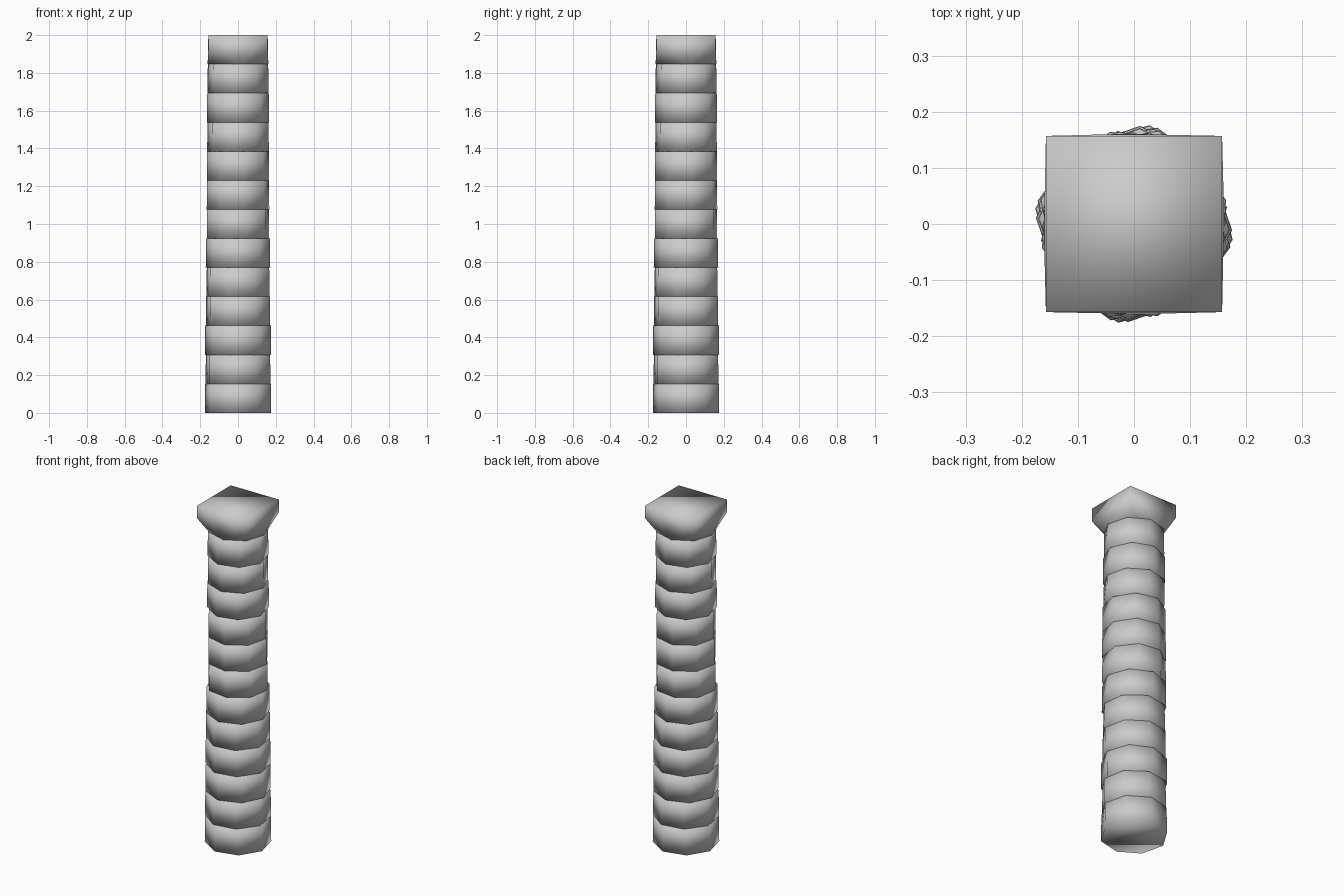
import bpy, bmesh, math, random

if "Cube" in bpy.data.objects:
    bpy.data.objects.remove(bpy.data.objects["Cube"])

random.seed(4)
N = 13
H = 2.0 / N
SIDES = 8


def radius(z):
    # gentle taper from base to neck
    return 0.178 - 0.018 * z / 2.0


def ring(bm, r, z, sides, turn):
    return [bm.verts.new((r * math.cos(turn + i * math.tau / sides),
                          r * math.sin(turn + i * math.tau / sides), z))
            for i in range(sides)]


def finish(bm, name):
    bmesh.ops.recalc_face_normals(bm, faces=bm.faces)
    me = bpy.data.meshes.new(name)
    bm.to_mesh(me)
    bm.free()
    for p in me.polygons:
        p.use_smooth = True
    ob = bpy.data.objects.new(name, me)
    bpy.context.collection.objects.link(ob)
    return ob


# stacked shaft drums, each turned slightly differently
for k in range(N - 1):
    bm = bmesh.new()
    z0, z1 = k * H, (k + 1) * H
    turn = random.uniform(-0.3, 0.3)
    lo = ring(bm, radius(z0), z0, SIDES, turn)
    hi = ring(bm, radius(z1), z1, SIDES, turn)
    bm.faces.new(lo[::-1])
    bm.faces.new(hi)
    for i in range(SIDES):
        j = (i + 1) % SIDES
        bm.faces.new((lo[i], lo[j], hi[j], hi[i]))
    finish(bm, "shaft_drum_%02d" % (k + 1))

# capital: round neck flaring into a square slab
bm = bmesh.new()
z = 2.0 - H
ring(bm, radius(z), z, SIDES, 0.1)
ring(bm, 0.157 * math.sqrt(2), 1.925, 4, math.pi / 4)
ring(bm, 0.157 * math.sqrt(2), 2.0, 4, math.pi / 4)
hull = bmesh.ops.convex_hull(bm, input=bm.verts)
bmesh.ops.dissolve_limit(bm, angle_limit=0.01, verts=bm.verts, edges=bm.edges)
finish(bm, "capital")
